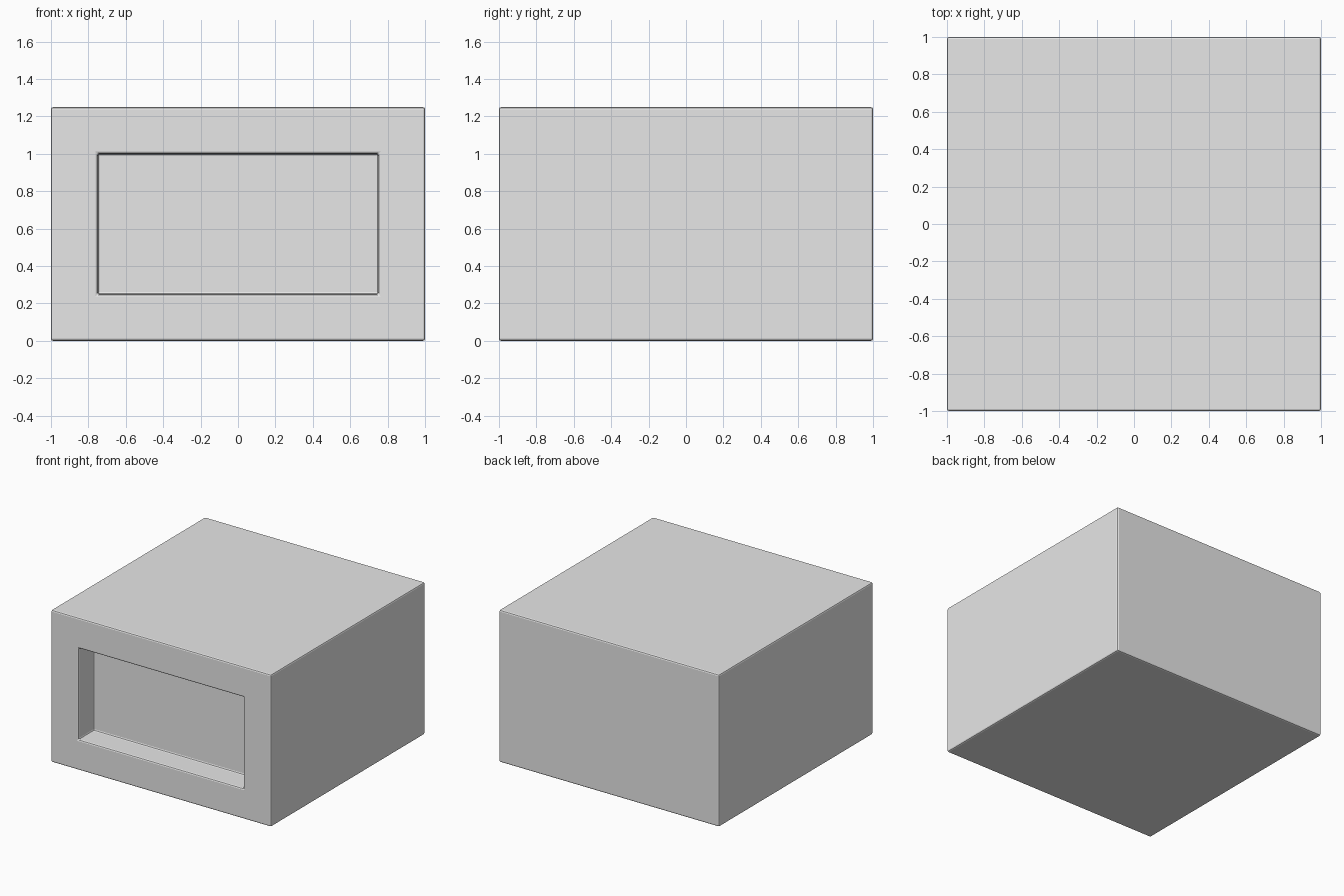
import bpy
import bmesh
from mathutils import Vector

default = bpy.data.objects.get("Cube")
if default:
    bpy.data.objects.remove(default, do_unlink=True)

WIDTH, DEPTH, HEIGHT = 2.0, 2.0, 1.25
MARGIN = 0.25          # frame around the recess
RECESS = 0.2           # recess depth
ROUNDING = 0.012       # softened edge width

# Single grey finish
grey = bpy.data.materials.new("light grey")
grey.use_nodes = True
colour = (0.8, 0.8, 0.8, 1)
grey.diffuse_color = colour
grey.node_tree.nodes["Principled BSDF"].inputs["Base Color"].default_value = colour

# Solid block standing on the ground
bm = bmesh.new()
bmesh.ops.create_cube(bm, size=1)
bmesh.ops.scale(bm, vec=(WIDTH, DEPTH, HEIGHT), verts=bm.verts)
bmesh.ops.translate(bm, vec=(0, 0, HEIGHT / 2), verts=bm.verts)
bm.normal_update()

# Rectangular recess pushed into the front
front = min(bm.faces, key=lambda f: f.calc_center_median().y)
bmesh.ops.inset_region(bm, faces=[front], thickness=MARGIN, use_even_offset=True)
pushed = bmesh.ops.extrude_discrete_faces(bm, faces=[front])["faces"][0]
bmesh.ops.translate(bm, vec=Vector((0, RECESS, 0)), verts=pushed.verts)

# Soften the true corners, leaving the flat seams of the frame alone
bm.normal_update()
corners = [e for e in bm.edges if e.calc_face_angle(0) > 0.5]
bmesh.ops.bevel(bm, geom=corners, offset=ROUNDING, segments=2, profile=0.5,
                affect='EDGES', clamp_overlap=True)
bmesh.ops.recalc_face_normals(bm, faces=bm.faces)

mesh = bpy.data.meshes.new("recessed_block")
bm.to_mesh(mesh)
bm.free()
mesh.materials.append(grey)
block = bpy.data.objects.new("recessed_block", mesh)
bpy.context.collection.objects.link(block)
